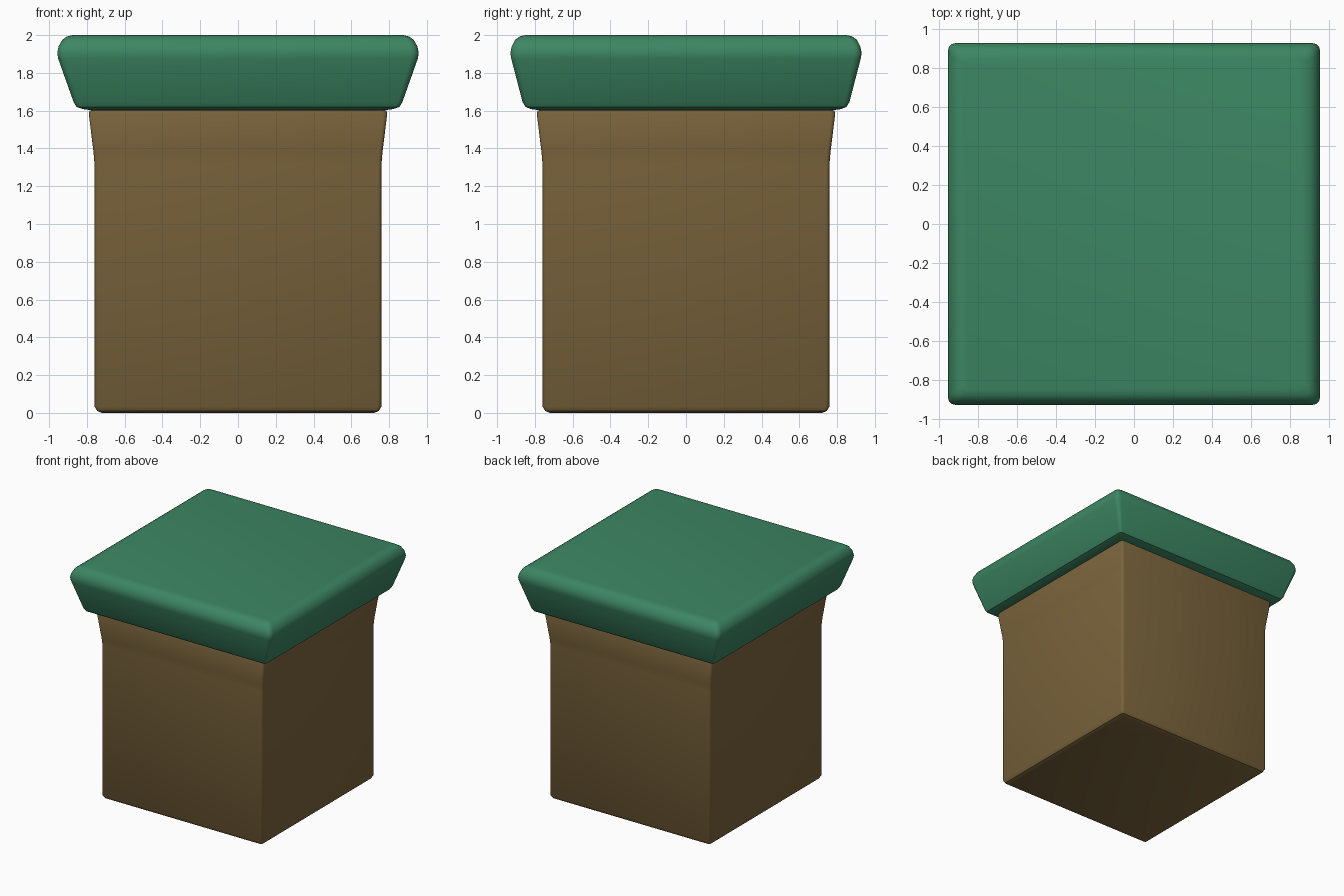
import bpy, bmesh, math

if "Cube" in bpy.data.objects:
    bpy.data.objects.remove(bpy.data.objects["Cube"])


def material(name, color):
    mat = bpy.data.materials.new(name)
    mat.use_nodes = True
    mat.diffuse_color = (*color, 1)
    bsdf = mat.node_tree.nodes["Principled BSDF"]
    bsdf.inputs["Base Color"].default_value = (*color, 1)
    bsdf.inputs["Roughness"].default_value = 0.7
    return mat


def ring(bm, hx, hy, z, r, steps=3):
    """Rounded rectangle of vertices at height z."""
    verts = []
    for quarter, (sx, sy) in enumerate([(1, 1), (-1, 1), (-1, -1), (1, -1)]):
        for i in range(steps + 1):
            a = math.pi / 2 * (quarter + i / steps)
            verts.append(bm.verts.new((sx * (hx - r) + r * math.cos(a),
                                       sy * (hy - r) + r * math.sin(a), z)))
    return verts


def loft(name, sections, mat):
    """Closed solid through rounded rectangles, bottom to top."""
    bm = bmesh.new()
    rings = [ring(bm, *s) for s in sections]
    n = len(rings[0])
    for low, high in zip(rings, rings[1:]):
        for i in range(n):
            j = (i + 1) % n
            bm.faces.new((low[i], low[j], high[j], high[i]))
    bm.faces.new(rings[0][::-1])
    bm.faces.new(rings[-1])
    mesh = bpy.data.meshes.new(name)
    bm.to_mesh(mesh)
    bm.free()
    mesh.materials.append(mat)
    obj = bpy.data.objects.new(name, mesh)
    bpy.context.collection.objects.link(obj)
    bpy.ops.object.select_all(action='DESELECT')
    obj.select_set(True)
    bpy.context.view_layer.objects.active = obj
    bpy.ops.object.shade_smooth_by_angle(angle=math.radians(35))
    return obj


brown = material("brown wood", (0.20, 0.13, 0.046))
green = material("green paint", (0.046, 0.24, 0.125))

# Box body with a flared neck
loft("box_body", [
    (0.72, 0.72, 0.0, 0.01),
    (0.745, 0.745, 0.01, 0.015),
    (0.76, 0.76, 0.035, 0.02),
    (0.76, 0.76, 1.32, 0.02),
    (0.765, 0.765, 1.38, 0.02),
    (0.79, 0.79, 1.585, 0.02),
    (0.785, 0.785, 1.6, 0.02),
    (0.77, 0.77, 1.605, 0.02),
], brown)

# Overhanging lid, tapering downwards with a rounded rim
loft("lid", [
    (0.78, 0.78, 1.603, 0.02),
    (0.82, 0.82, 1.608, 0.02),
    (0.855, 0.85, 1.62, 0.02),
    (0.87, 0.865, 1.645, 0.025),
    (0.952, 0.925, 1.875, 0.04),
    (0.957, 0.93, 1.905, 0.04),
    (0.95, 0.923, 1.94, 0.04),
    (0.93, 0.905, 1.975, 0.04),
    (0.905, 0.88, 1.993, 0.035),
    (0.875, 0.85, 2.0, 0.03),
], green)
